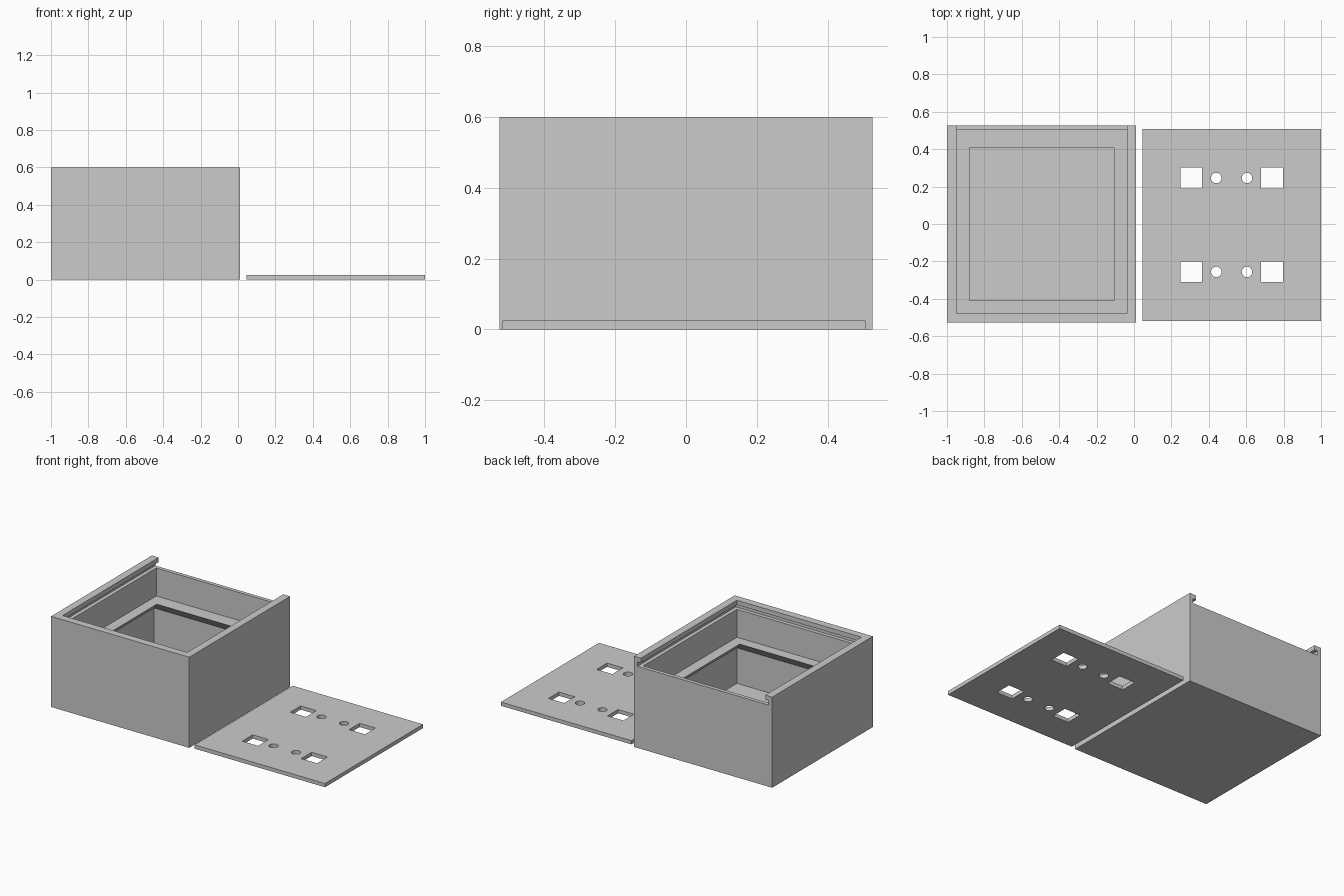
import bpy
import bmesh

default = bpy.data.objects.get("Cube")
if default:
    bpy.data.objects.remove(default, do_unlink=True)

grey = bpy.data.materials.new("plain_grey")
grey.use_nodes = True
grey.diffuse_color = (0.6, 0.6, 0.6, 1)
grey.node_tree.nodes["Principled BSDF"].inputs["Base Color"].default_value = (0.6, 0.6, 0.6, 1)


def add_object(name, bm):
    bmesh.ops.recalc_face_normals(bm, faces=bm.faces)
    mesh = bpy.data.meshes.new(name)
    bm.to_mesh(mesh)
    bm.free()
    mesh.materials.append(grey)
    obj = bpy.data.objects.new(name, mesh)
    bpy.context.collection.objects.link(obj)
    return obj


def loft(name, sections):
    """Stack rectangles given as (z, (x0, x1, y0, y1)) into a closed solid."""
    bm = bmesh.new()
    rings = []
    for z, (x0, x1, y0, y1) in sections:
        corners = ((x0, y0), (x1, y0), (x1, y1), (x0, y1))
        rings.append([bm.verts.new((x, y, z)) for x, y in corners])
    for low, high in zip(rings, rings[1:]):
        for i in range(4):
            j = (i + 1) % 4
            bm.faces.new((low[i], low[j], high[j], high[i]))
    bm.faces.new(rings[0])
    bm.faces.new(rings[-1])
    return add_object(name, bm)


def block(name, rect, z0, z1):
    return loft(name, [(z0, rect), (z1, rect)])


def cylinder(name, x, y, radius):
    bm = bmesh.new()
    bmesh.ops.create_cone(bm, cap_ends=True, segments=32, radius1=radius,
                          radius2=radius, depth=0.2)
    bmesh.ops.translate(bm, verts=bm.verts, vec=(x, y, 0))
    return add_object(name, bm)


def cut(target, cutter):
    cutter.hide_render = True
    mod = target.modifiers.new("cut", 'BOOLEAN')
    mod.operation = 'DIFFERENCE'
    mod.solver = 'EXACT'
    mod.object = cutter
    bpy.context.view_layer.objects.active = target
    bpy.ops.object.modifier_apply(modifier=mod.name)
    bpy.data.objects.remove(cutter, do_unlink=True)


# Box body with outer walls
left, right, back = -1.0, 0.012, 0.527
in_left, in_right, in_front = left + 0.05, right - 0.05, -0.478
box = block("box_body", (left, right, -back, back), 0, 0.6)

# Cavity: lower room, sloped underside of the ledge, ledge opening, upper room
lower = (in_left, in_right, in_front, 0.478)
opening = (in_left + 0.07, in_right - 0.07, -0.408, 0.408)
upper = (in_left, in_right, in_front, 0.502)
cut(box, loft("cavity", [(0.05, lower), (0.285, lower), (0.355, opening),
                         (0.355, upper), (0.7, upper)]))

# Groove for the sliding lid, open at the back, and the lowered back wall
cut(box, block("lid_groove", (left + 0.025, right - 0.025, -0.503, 0.7), 0.54, 0.57))
cut(box, block("back_notch", (in_left, in_right, 0.4, 0.7), 0.55, 0.7))

# Flat lid lying beside the box
lid = block("lid", (0.045, 1.0, -0.518, 0.507), 0, 0.025)
mid_x, mid_y = 0.522, -0.005

# Two rows of square windows and round holes
for sy in (-1, 1):
    for sx in (-1, 1):
        x, y = mid_x + sx * 0.216, mid_y + sy * 0.251
        cut(lid, block("window", (x - 0.058, x + 0.058, y - 0.055, y + 0.055), -0.1, 0.1))
        cut(lid, cylinder("hole", mid_x + sx * 0.082, y, 0.028))
